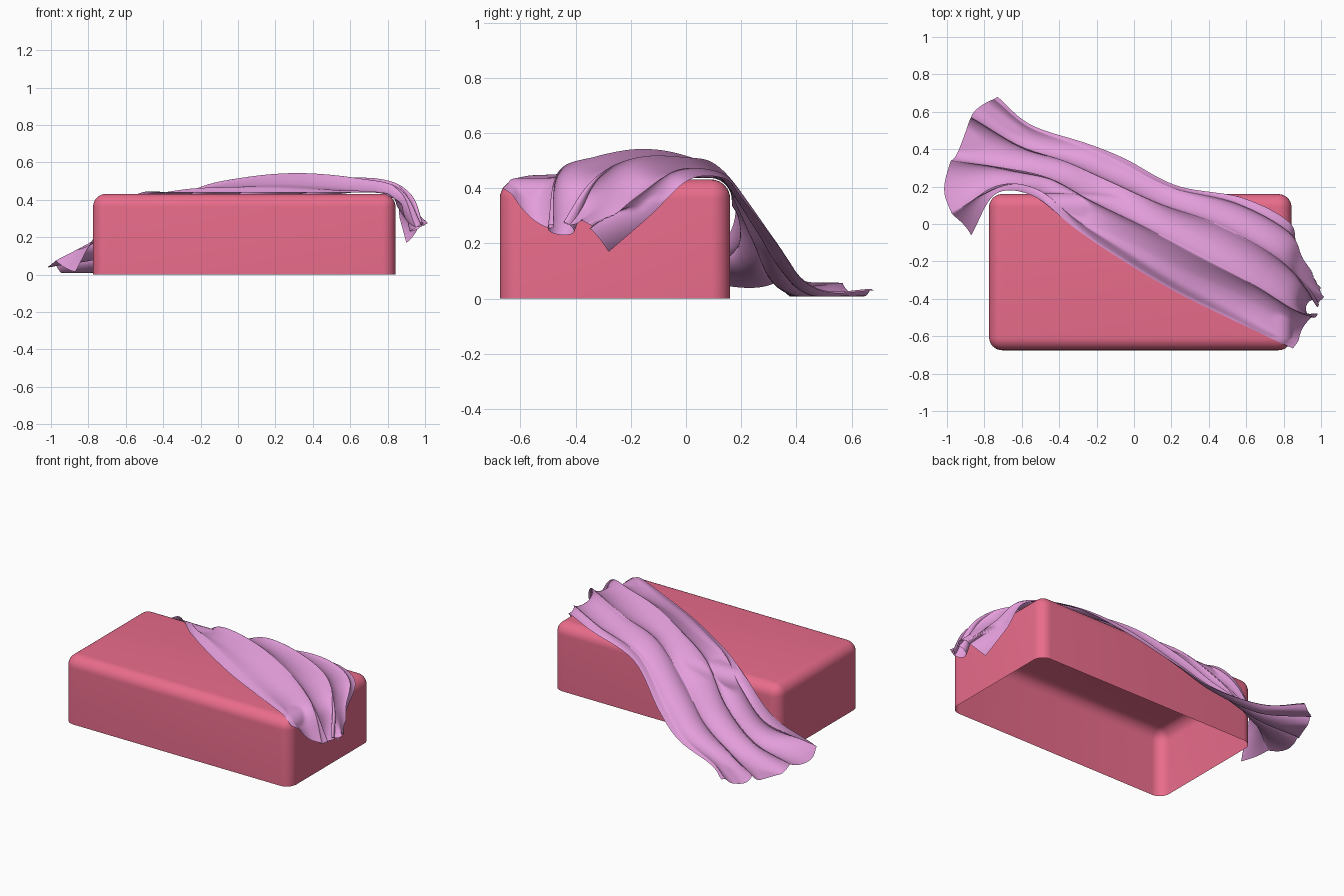
import bpy, bmesh, math
from mathutils import Vector

if "Cube" in bpy.data.objects:
    bpy.data.objects.remove(bpy.data.objects["Cube"])

X0, X1, Y0, Y1, H, R = -0.775, 0.842, -0.675, 0.16, 0.432, 0.07


def material(name, rgb):
    m = bpy.data.materials.new(name)
    m.diffuse_color = (*rgb, 1)
    m.use_nodes = True
    m.node_tree.nodes["Principled BSDF"].inputs["Base Color"].default_value = m.diffuse_color
    return m


def make_object(name, bm, mat):
    me = bpy.data.meshes.new(name)
    bm.to_mesh(me)
    bm.free()
    me.materials.append(mat)
    for p in me.polygons:
        p.use_smooth = True
    ob = bpy.data.objects.new(name, me)
    bpy.context.collection.objects.link(ob)
    return ob


# Rounded box, open underneath
bm = bmesh.new()
bmesh.ops.create_cube(bm, size=1)
for v in bm.verts:
    v.co = ((X0 + X1) / 2 + v.co.x * (X1 - X0),
            (Y0 + Y1) / 2 + v.co.y * (Y1 - Y0), (v.co.z + 0.5) * H)
bmesh.ops.delete(bm, geom=[f for f in bm.faces if f.normal.z < -0.9], context='FACES_ONLY')
edges = [e for e in bm.edges if any(v.co.z > 0.1 for v in e.verts)]
bmesh.ops.bevel(bm, geom=edges, offset=R, segments=8, profile=0.5, affect='EDGES')
make_object("box", bm, material("box_red", (0.82, 0.15, 0.26)))

# Cloth control net: stations from the hanging right end to the floor end,
# each running from the front edge of the cloth to its back edge
NET = [
    [(.85, -.665, .40), (.95, -.51, .27), (.95, -.44, .24), (1.03, -.38, .30), (.90, -.28, .17)],
    [(.74, -.615, .435), (.84, -.48, .44), (.89, -.36, .43), (.90, -.25, .40), (.865, -.13, .30)],
    [(.50, -.50, .435), (.62, -.35, .49), (.72, -.22, .50), (.79, -.09, .47), (.83, .01, .43)],
    [(.20, -.35, .435), (.30, -.20, .52), (.40, -.06, .51), (.50, .06, .47), (.58, .14, .435)],
    [(-.10, -.17, .435), (.0, -.05, .50), (.09, .05, .49), (.17, .14, .445), (.23, .205, .36)],
    [(-.32, -.02, .435), (-.26, .07, .45), (-.20, .16, .41), (-.12, .25, .28), (-.05, .35, .17)],
    [(-.54, .15, .43), (-.50, .20, .32), (-.42, .25, .23), (-.34, .34, .13), (-.25, .43, .06)],
    [(-.74, .16, .24), (-.71, .22, .15), (-.67, .32, .08), (-.60, .43, .04), (-.55, .53, .02)],
    [(-.87, -.06, .015), (-1.02, .17, .07), (-.94, .40, .02), (-.85, .60, .03), (-.73, .68, .03)],
]


def spline(pts, t):
    """Catmull-Rom through pts, t in 0..1"""
    pts = [Vector(p) for p in pts]
    pts = [2 * pts[0] - pts[1]] + pts + [2 * pts[-1] - pts[-2]]
    s = t * (len(pts) - 3)
    i = min(int(s), len(pts) - 4)
    f = s - i
    a, b, c, d = pts[i:i + 4]
    return 0.5 * (2 * b + (c - a) * f + (2 * a - 5 * b + 4 * c - d) * f * f
                  + (3 * b - a - 3 * c + d) * f ** 3)


def push_out(p, gap=0.006):
    """Keep the cloth outside the box and above the floor"""
    q = p.copy()
    c = Vector((min(max(q.x, X0 + R), X1 - R), min(max(q.y, Y0 + R), Y1 - R), min(q.z, H - R)))
    d = q - c
    if d.length > 1e-6 and d.length < R + gap:
        q = c + d.normalized() * (R + gap)
    elif d.length <= 1e-6:
        q.y = Y1 + gap
    q.z = max(q.z, 0.008)
    return q


NU, NV = 110, 90
columns = [[spline([row[k] for row in NET], i / NU) for k in range(5)] for i in range(NU + 1)]
base = [[spline(col, j / NV) for j in range(NV + 1)] for col in columns]
bm = bmesh.new()
grid = []
for i in range(NU + 1):
    row = []
    u = i / NU
    for j in range(NV + 1):
        v = j / NV
        du = base[min(i + 1, NU)][j] - base[max(i - 1, 0)][j]
        dv = base[i][min(j + 1, NV)] - base[i][max(j - 1, 0)]
        n = dv.cross(du).normalized()
        if n.z < 0:
            n = -n
        # Long folds: rounded ridges that lean sideways, deeper towards the ends
        ph = 2 * math.pi * (3.5 * v + 0.22 * math.sin(4 * u + 1))
        fade = min(1, 6 * v, 6 * (1 - v))
        amp = (0.017 + 0.012 * (2 * u - 1) ** 2) * fade
        p = base[i][j] + n * amp * math.sin(ph) + dv.normalized() * amp * 1.3 * math.cos(ph)
        row.append(bm.verts.new(push_out(p)))
    grid.append(row)
for i in range(NU):
    for j in range(NV):
        bm.faces.new((grid[i][j], grid[i][j + 1], grid[i + 1][j + 1], grid[i + 1][j]))
bmesh.ops.recalc_face_normals(bm, faces=bm.faces)
if sum(f.normal.z for f in bm.faces) < 0:
    bmesh.ops.reverse_faces(bm, faces=bm.faces)
make_object("draped_cloth", bm, material("cloth_pink", (0.77, 0.34, 0.71)))
